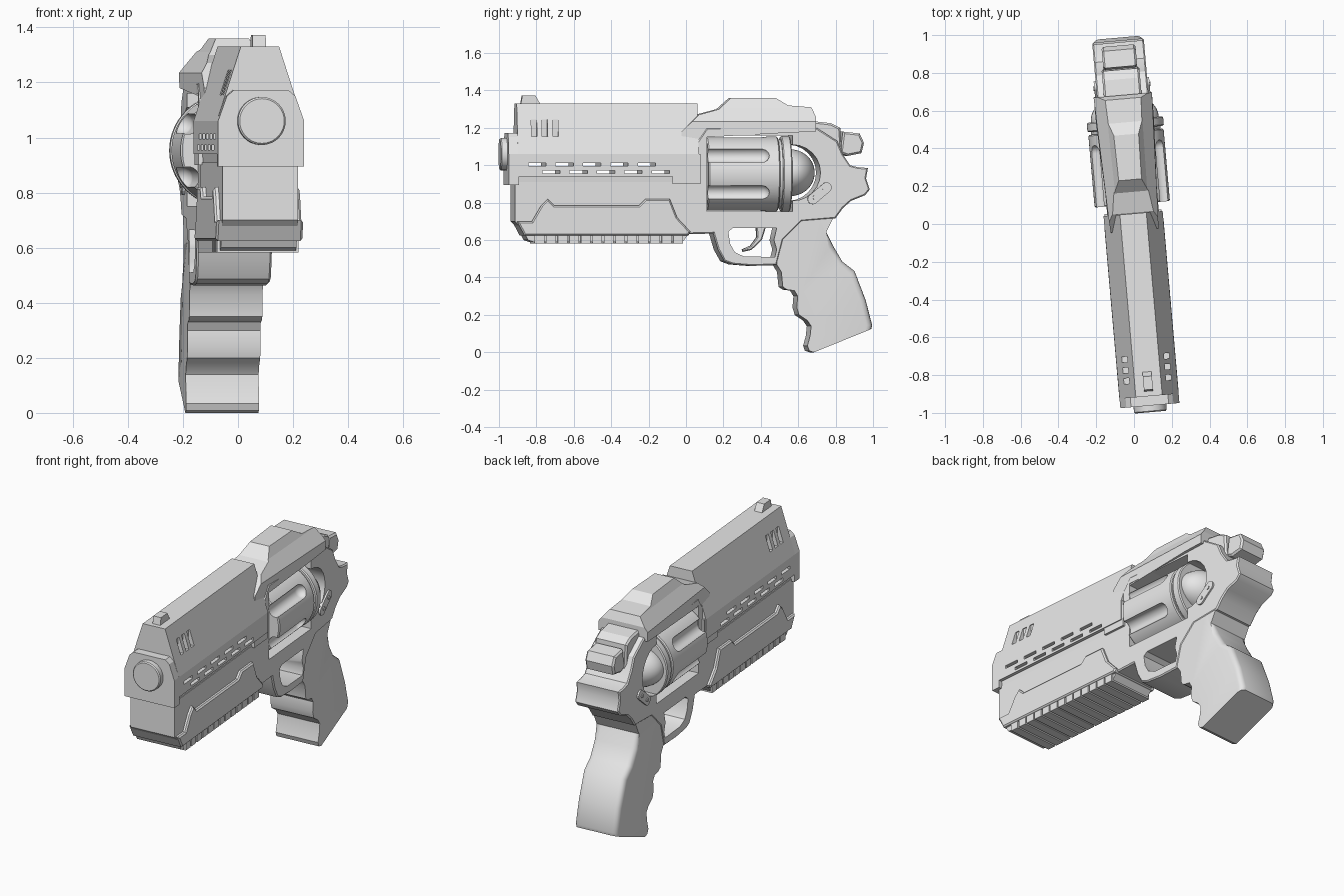
import bpy, bmesh, math
from mathutils import Matrix, Vector

if "Cube" in bpy.data.objects:
    bpy.data.objects.remove(bpy.data.objects["Cube"], do_unlink=True)

grey = bpy.data.materials.new("plain grey")
grey.use_nodes = True
grey.diffuse_color = (0.8, 0.8, 0.8, 1)
grey.node_tree.nodes["Principled BSDF"].inputs["Base Color"].default_value = (0.8, 0.8, 0.8, 1)
parts = []


def finish(name, bm, keep=True):
    bmesh.ops.recalc_face_normals(bm, faces=bm.faces)
    mesh = bpy.data.meshes.new(name)
    bm.to_mesh(mesh)
    bm.free()
    mesh.materials.append(grey)
    ob = bpy.data.objects.new(name, mesh)
    bpy.context.collection.objects.link(ob)
    if keep:
        parts.append(ob)
    return ob


def prism(name, pts, lo, hi, axis="x", bevel=0, rule=None, segments=1, keep=True):
    """Extrude a (y, z) outline along x, or an (x, z) outline along y."""
    def place(p, d):
        return (d, p[0], p[1]) if axis == "x" else (p[0], d, p[1])
    bm = bmesh.new()
    face = bm.faces.new([bm.verts.new(place(p, lo)) for p in pts])
    new = bmesh.ops.extrude_face_region(bm, geom=[face])["geom"]
    step = Vector(place((0, 0), hi - lo))
    bmesh.ops.translate(bm, vec=step, verts=[g for g in new if isinstance(g, bmesh.types.BMVert)])
    bmesh.ops.recalc_face_normals(bm, faces=bm.faces)
    if bevel:
        k = 0 if axis == "x" else 1
        rim = [e for e in bm.edges if abs(e.verts[0].co[k] - e.verts[1].co[k]) < 1e-5
               and (rule is None or all(rule(v.co) for v in e.verts))]
        bmesh.ops.bevel(bm, geom=rim, offset=bevel, segments=segments, profile=0.5, affect="EDGES")
    return finish(name, bm, keep)


def sym(half):
    return half + [(-x, z) for x, z in reversed(half)]


def rect(a0, a1, b0, b1):
    return [(a0, b0), (a1, b0), (a1, b1), (a0, b1)]


def boxes(name, specs, keep=True):
    bm = bmesh.new()
    for x0, x1, y0, y1, z0, z1 in specs:
        m = Matrix.Translation(((x0 + x1) / 2, (y0 + y1) / 2, (z0 + z1) / 2))
        bmesh.ops.create_cube(bm, size=1, matrix=m @ Matrix.Diagonal((x1 - x0, y1 - y0, z1 - z0, 1)))
    return finish(name, bm, keep)


def drum(name, radius, y0, y1, z, segments=48, bevel=0.0):
    pts = [(radius * math.cos(t * math.tau / segments), z + radius * math.sin(t * math.tau / segments))
           for t in range(segments)]
    return prism(name, pts, y0, y1, "y", bevel)


def boolean(ob, other, operation="DIFFERENCE"):
    mod = ob.modifiers.new("cut", "BOOLEAN")
    mod.operation, mod.object, mod.solver = operation, other, "EXACT"
    bpy.context.view_layer.objects.active = ob
    bpy.ops.object.modifier_apply(modifier=mod.name)
    bpy.data.objects.remove(other, do_unlink=True)


# Barrel shroud with vents and two rows of through slots
barrel = prism("barrel_shroud", sym([(0.13, 0.86), (0.137, 0.94), (0.157, 0.94), (0.157, 1.06), (0.07, 1.33)]),
               -0.915, 0.055, "y")
cuts = []
for i in range(5):
    y = -0.86 + 0.147 * i
    cuts.append((-0.3, 0.3, y, y + 0.095, 0.995, 1.013))
    cuts.append((-0.3, 0.3, y + 0.075, y + 0.17, 0.955, 0.973))
boolean(barrel, boxes("slot_cutter", cuts, False))
vents = []
for i in range(3):
    y = -0.84 + 0.057 * i
    vents += [(s * 0.14 - 0.05, s * 0.14 + 0.05, y, y + 0.03, 1.155, 1.245) for s in (-1, 1)]
boolean(barrel, boxes("vent_cutter", vents, False))
boxes("vent_backing", [(-0.082, 0.082, -0.86, -0.67, 1.1, 1.26)])
prism("front_sight", [(-0.89, 1.32), (-0.88, 1.373), (-0.81, 1.373), (-0.78, 1.32)], -0.024, 0.024)

# Muzzle plate and muzzle
prism("muzzle_plate", sym([(0.157, 0.895), (0.157, 1.06), (0.125, 1.15), (0.1, 1.172)]), -0.965, -0.91, "y")
drum("muzzle", 0.087, -1.0, -0.95, 1.06, bevel=0.006)

# Block under the barrel, raised side panel and ribbed rail
prism("under_barrel", [(-0.93, 0.7), (-0.93, 0.91), (0.0, 0.91), (0.0, 0.64), (-0.87, 0.64)], -0.138, 0.138)
prism("side_panel", [(-0.92, 0.7), (-0.84, 0.7), (-0.79, 0.785), (-0.755, 0.82), (-0.72, 0.785), (-0.265, 0.785),
                     (-0.23, 0.82), (-0.1, 0.82), (-0.06, 0.72), (0.01, 0.645), (0.0, 0.625), (-0.88, 0.625)],
      -0.158, 0.158, bevel=0.008)
prism("rail_core", [(-0.9, 0.68), (-0.86, 0.6), (-0.83, 0.59), (-0.03, 0.59), (0.0, 0.63)], -0.138, 0.138)
boxes("rail_ribs", [(-0.148, 0.148, -0.825 + 0.062 * i, -0.773 + 0.062 * i, 0.582, 0.635) for i in range(13)])

# Frame with trigger guard, cut by the cylinder window
frame = prism("frame", [
    (-0.06, 0.63), (0.135, 0.635), (0.16, 0.55), (0.195, 0.487), (0.24, 0.47), (0.34, 0.462), (0.475, 0.466),
    (0.51, 0.6), (0.61, 0.7), (0.79, 0.715), (0.83, 0.77), (0.875, 0.81), (0.95, 0.84), (0.975, 0.87),
    (0.955, 0.93), (0.965, 0.985), (0.91, 0.99), (0.87, 1.0), (0.83, 1.06), (0.8, 1.13), (0.69, 1.2),
    (0.1, 1.2), (0.03, 1.1), (-0.06, 1.05)], -0.137, 0.137, bevel=0.007)
arc = [(0.56 + 0.15 * math.cos(a), 0.96 + 0.15 * math.sin(a))
       for a in [math.radians(-90 + 15 * i) for i in range(13)]]
boolean(frame, prism("window_cutter", [(0.1, 1.16), (0.1, 0.752), (0.56, 0.752)] + arc + [(0.56, 1.16)],
                     -0.3, 0.3, keep=False))
boolean(frame, prism("guard_cutter", [(0.215, 0.645), (0.225, 0.58), (0.25, 0.535), (0.3, 0.512), (0.465, 0.51),
                                      (0.475, 0.55), (0.46, 0.6), (0.475, 0.665), (0.24, 0.665)],
                     -0.3, 0.3, keep=False))
prism("trigger", [(0.375, 0.68), (0.378, 0.615), (0.345, 0.57), (0.3, 0.55), (0.305, 0.537), (0.35, 0.548),
                  (0.405, 0.6), (0.43, 0.68)], -0.03, 0.03, bevel=0.006)
boxes("barrel_joint", [(-0.152, 0.152, -0.085, 0.065, 0.9, 1.06)])

# Grip with finger grooves and a rounded back
grip = prism("grip", [
    (0.475, 0.47), (0.5, 0.43), (0.508, 0.35), (0.53, 0.335), (0.57, 0.33), (0.588, 0.3), (0.583, 0.24),
    (0.595, 0.2), (0.64, 0.17), (0.66, 0.14), (0.655, 0.09), (0.64, 0.035), (0.65, 0.008), (0.675, 0.0),
    (0.985, 0.125), (0.99, 0.145), (0.955, 0.28), (0.895, 0.435), (0.83, 0.485), (0.78, 0.57), (0.742, 0.645),
    (0.78, 0.72), (0.7, 0.74), (0.5, 0.66)], -0.133, 0.133, bevel=0.03, segments=3,
    rule=lambda v: v.y > 0.74 and 0.12 < v.z < 0.65)

# Top cover: side outline crossed with a faceted section, narrower at the front
cover = prism("top_cover", [(-0.04, 1.07), (-0.035, 1.18), (0.06, 1.27), (0.17, 1.3), (0.235, 1.36), (0.475, 1.36),
                            (0.54, 1.32), (0.665, 1.31), (0.685, 1.26), (0.685, 1.18), (0.55, 1.175), (0.1, 1.15),
                            (0.06, 1.08)], -0.3, 0.3)
boolean(cover, prism("cover_section", sym([(0.15, 1.0), (0.155, 1.235), (0.095, 1.31), (0.06, 1.37)]),
                     -0.1, 0.8, "y", keep=False), "INTERSECT")
for v in cover.data.vertices:
    v.co.x *= 0.82 + 0.18 * min(1, (v.co.y + 0.04) / 0.5)

# Hammer
prism("hammer_base", [(0.66, 1.1), (0.68, 1.235), (0.77, 1.225), (0.82, 1.2), (0.83, 1.06), (0.7, 1.04)],
      -0.1, 0.1, bevel=0.01)
prism("hammer_spur", [(0.82, 1.065), (0.835, 1.18), (0.925, 1.17), (0.948, 1.12), (0.935, 1.065), (0.86, 1.05)],
      -0.09, 0.09, bevel=0.01)

# Fluted cylinder with rear ring, axle and domed recoil shield
cylinder = drum("cylinder", 0.2, 0.105, 0.49, 0.953, 64, 0.006)
bm = bmesh.new()
for i in range(6):
    a = math.radians(30 + 60 * i)
    made = bmesh.ops.create_uvsphere(bm, u_segments=24, v_segments=12, radius=0.042,
                                     matrix=Matrix.Rotation(math.pi / 2, 4, "X"))["verts"]
    for v in made:
        v.co.y += 0.39 if v.co.y > -0.001 else 0.03
        v.co += Vector((0.2 * math.cos(a), 0, 0.953 + 0.2 * math.sin(a)))
boolean(cylinder, finish("flute_cutter", bm, False))
neck = drum("cylinder_neck", 0.185, 0.485, 0.51, 0.953, 64)
ring = drum("cylinder_ring", 0.203, 0.505, 0.555, 0.953, 64, 0.006)
drum("axle", 0.06, 0.05, 0.6, 0.953, 24)
bm = bmesh.new()
bmesh.ops.create_uvsphere(bm, u_segments=40, v_segments=20, radius=1,
                          matrix=Matrix.Translation((0, 0.56, 0.96)) @ Matrix.Diagonal((0.18, 0.13, 0.125, 1)))
dome = finish("recoil_dome", bm)

# Release levers with two screws, on both sides
for side, label in ((-1, "right"), (1, "left")):
    mid, ang = Vector((0.705, 0.85)), math.radians(40)
    along = Vector((math.cos(ang), math.sin(ang)))
    across = Vector((-along.y, along.x))
    pill = []
    for i in range(16):
        t = math.tau * (i + 0.5) / 16
        pill.append(mid + along * (0.028 * math.cos(t) + math.copysign(0.048, math.cos(t)))
                    + across * 0.028 * math.sin(t))
    prism(label + "_lever", pill, *sorted((side * 0.13, side * 0.147)))
    for s in (-1, 1):
        c = mid + along * 0.035 * s
        dot = [c + Vector((math.cos(i * math.tau / 12), math.sin(i * math.tau / 12))) * 0.011 for i in range(12)]
        prism(label + "_screw", dot, *sorted((side * 0.14, side * 0.152)))

# Smooth the round parts, then turn everything to its resting yaw
bpy.ops.object.select_all(action="DESELECT")
for ob in (cylinder, neck, ring, dome, grip, frame, bpy.data.objects["muzzle"], bpy.data.objects["axle"]):
    ob.select_set(True)
bpy.context.view_layer.objects.active = cylinder
bpy.ops.object.shade_smooth_by_angle(angle=math.radians(32))
for ob in parts:
    ob.data.transform(Matrix.Rotation(math.radians(5), 4, "Z"))
